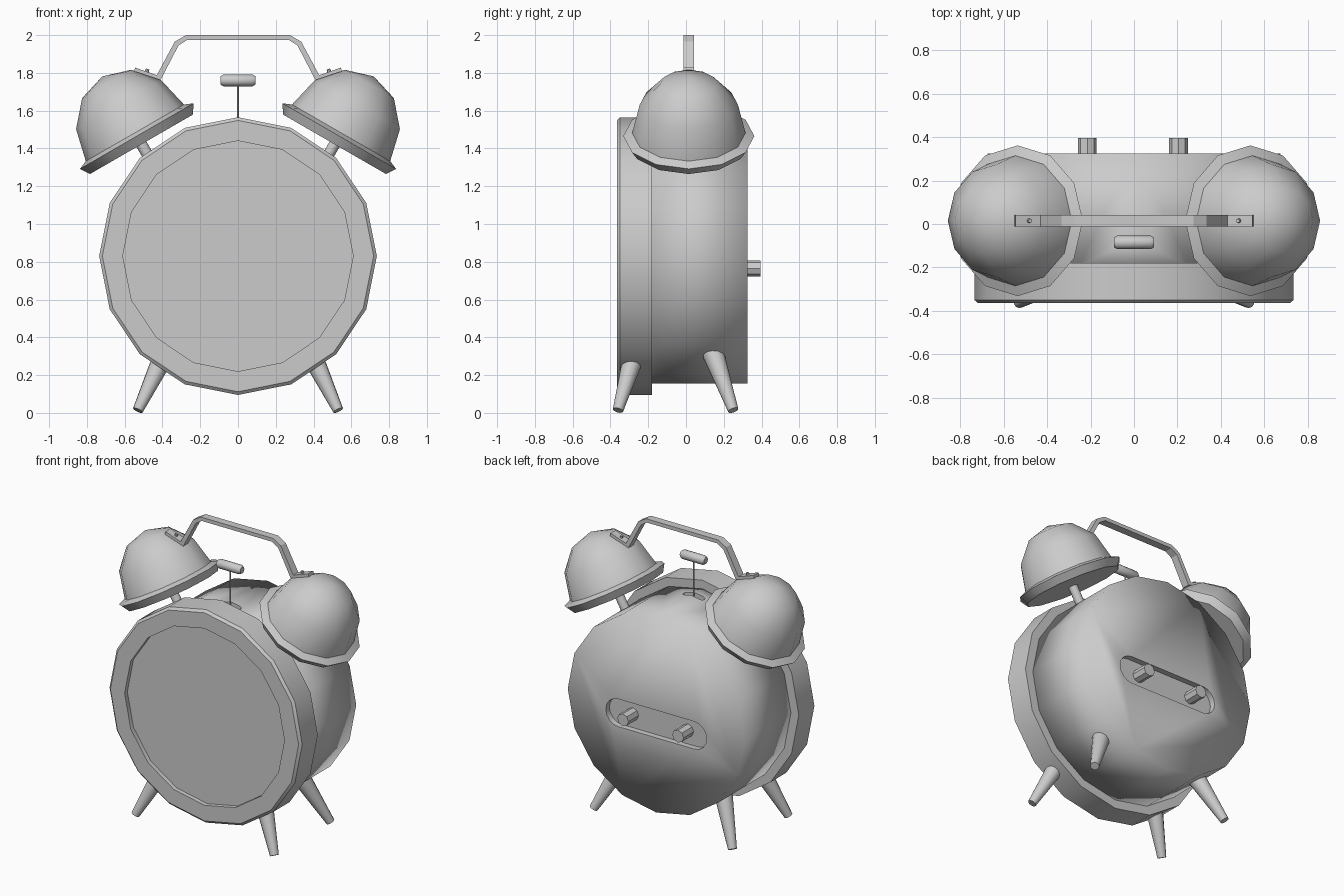
import bpy, bmesh, math
from mathutils import Vector, Matrix

if "Cube" in bpy.data.objects:
    bpy.data.objects.remove(bpy.data.objects["Cube"])

grey = bpy.data.materials.new("plain_grey")
grey.diffuse_color = (0.6, 0.6, 0.6, 1)
grey.use_nodes = True
grey.node_tree.nodes["Principled BSDF"].inputs["Base Color"].default_value = grey.diffuse_color
BODY_Z = 0.83
BELL_Y = 0.015


def finish(name, bm, angle=35):
    bmesh.ops.recalc_face_normals(bm, faces=bm.faces[:])
    me = bpy.data.meshes.new(name)
    bm.to_mesh(me)
    bm.free()
    me.materials.append(grey)
    ob = bpy.data.objects.new(name, me)
    bpy.context.collection.objects.link(ob)
    bpy.context.view_layer.objects.active = ob
    for o in bpy.context.selected_objects:
        o.select_set(False)
    ob.select_set(True)
    if angle:
        bpy.ops.object.shade_smooth_by_angle(angle=math.radians(angle))
    return ob


def lathe(name, profile, start, axis, sides, angle=35, side_dir=(1, 0, 0)):
    """Revolve (radius, height) points around an axis; ends are closed."""
    w = Vector(axis).normalized()
    u = Vector(side_dir)
    u = (u - w * u.dot(w)).normalized()
    v = w.cross(u)
    bm = bmesh.new()
    rings = []
    for r, h in profile:
        n = 1 if r == 0 else sides
        rings.append([bm.verts.new(Vector(start) + w * h + r * (
            u * math.cos(2 * math.pi * i / sides) + v * math.sin(2 * math.pi * i / sides)))
            for i in range(n)])
    for a, b in zip(rings, rings[1:]):
        for i in range(sides):
            j = (i + 1) % sides
            quad = [a[i % len(a)], a[j % len(a)], b[j % len(b)], b[i % len(b)]]
            bm.faces.new(list(dict.fromkeys(quad)))
    for ring in (rings[0], rings[-1]):
        if len(ring) > 1:
            bm.faces.new(ring)
    return finish(name, bm, angle)


def rod(name, a, b, r1, r2, sides=12):
    a, b = Vector(a), Vector(b)
    return lathe(name, [(r1, 0), (r2, (b - a).length)], a, b - a, sides)


def slot(name, half, r, depth, matrix):
    """Stadium-shaped cutter, long in local x, centred on local z."""
    bm = bmesh.new()
    pts = []
    for s in (1, -1):
        for i in range(9):
            t = -math.pi / 2 + math.pi * i / 8
            pts.append((s * (half - r + r * math.cos(t)), s * r * math.sin(t)))
    lo = [bm.verts.new((x, y, -depth)) for x, y in pts]
    hi = [bm.verts.new((x, y, depth)) for x, y in pts]
    bm.faces.new(lo)
    bm.faces.new(hi)
    for i in range(len(pts)):
        j = (i + 1) % len(pts)
        bm.faces.new([lo[i], lo[j], hi[j], hi[i]])
    bm.transform(matrix)
    ob = finish(name, bm, 0)
    ob.hide_render = True
    ob.hide_set(True)
    return ob


# Case with a control recess at the back and a hammer slot on top
case = lathe("case", [(0.675, 0), (0.675, 0.525)], (0, -0.2, BODY_Z), (0, 1, 0), 16, 0)
cutters = [
    slot("back_recess_cutter", 0.385, 0.095, 0.04,
         Matrix.Translation((0, 0.325, 0.765)) @ Matrix.Rotation(math.pi / 2, 4, 'X')),
    slot("hammer_slot_cutter", 0.08, 0.022, 0.05, Matrix.Translation((0, -0.085, 1.495))),
]
bpy.context.view_layer.objects.active = case
for c in cutters:
    m = case.modifiers.new("cut", 'BOOLEAN')
    m.object = c
    m.operation = 'DIFFERENCE'
    m.solver = 'EXACT'
    bpy.ops.object.modifier_apply(modifier=m.name)
for c in cutters:
    bpy.data.objects.remove(c)

# Smooth outer shell, crisp recess edges
bm = bmesh.new()
bm.from_mesh(case.data)
for f in bm.faces:
    f.smooth = True
for e in bm.edges:
    outer = all(abs(math.hypot(v.co.x, v.co.z - BODY_Z) - 0.675) < 0.003 for v in e.verts)
    e.smooth = outer or e.calc_face_angle(0) < 0.5
bm.to_mesh(case.data)
bm.free()

# Front rim with recessed dial
lathe("front_rim", [(0, 0.03), (0.61, 0.03), (0.61, 0), (0.718, 0), (0.735, 0.015),
                    (0.735, 0.185), (0.6, 0.185)], (0, -0.365, BODY_Z), (0, 1, 0), 16)

# Bell profile: flared lip, then dome in three rings
bell_profile = [(0, 0), (0.315, 0), (0.347, 0.05), (0.30, 0.07)]
bell_profile += [(0.30 * math.cos(t), 0.07 + 0.345 * math.sin(t))
                 for t in (math.pi / 6, math.pi / 3)] + [(0, 0.415)]

for s, side in ((-1, "left"), (1, "right")):
    # Bell, its post and the rivet on its dome
    base = Vector((s * 0.511, BELL_Y, 1.422))
    axis = Vector((s * 0.5, 0, 0.866))
    lathe(side + "_bell", bell_profile, base, axis, 12, 40)
    rod(side + "_bell_post", base - axis * 0.2, base + axis * 0.02, 0.03, 0.03)
    tilt = Vector((s * -0.33, 0, 0.945))
    foot = Vector((s * 0.485, BELL_Y, 1.80))
    rod(side + "_rivet", foot, foot + tilt * 0.022, 0.012, 0.009, 8)
    # Legs
    rod(side + "_front_leg", (s * 0.53, -0.36, 0.014), (s * 0.375, -0.265, 0.34), 0.028, 0.06)
    rod(side + "_back_leg", (s * 0.53, 0.25, 0.014), (s * 0.375, 0.135, 0.34), 0.028, 0.06)
    # Winding knob
    rod(side + "_knob", (s * 0.21 - 0.005, 0.27, 0.765), (s * 0.21 - 0.005, 0.395, 0.765),
        0.043, 0.043, 8)

# Carrying handle: flat strip bent over both bells
outer = [(0.545, 1.828), (0.43, 1.788), (0.335, 1.965), (0.275, 2.0)]
inner = [(0.55, 1.808), (0.41, 1.762), (0.315, 1.945), (0.268, 1.975)]
bm = bmesh.new()
rows = []
for s in (-1, 1):
    strip = list(zip(outer, inner))
    for o, i in (strip if s < 0 else strip[::-1]):
        rows.append([bm.verts.new((s * x, BELL_Y + dy, z))
                     for (x, z), dy in ((o, -0.027), (o, 0.027), (i, 0.027), (i, -0.027))])
for a, b in zip(rows, rows[1:]):
    for k in range(4):
        bm.faces.new([a[k], a[(k + 1) % 4], b[(k + 1) % 4], b[k]])
bm.faces.new(rows[0])
bm.faces.new(rows[-1])
finish("handle", bm, 20)

# Hammer
rod("hammer_rod", (0, -0.085, 1.45), (0, -0.085, 1.75), 0.005, 0.005, 8)
lathe("hammer_head", [(0.022, 0), (0.031, 0.015), (0.031, 0.17), (0.022, 0.185)],
      (-0.0925, -0.085, 1.76), (1, 0, 0), 12, 35, (0, 0, 1))
